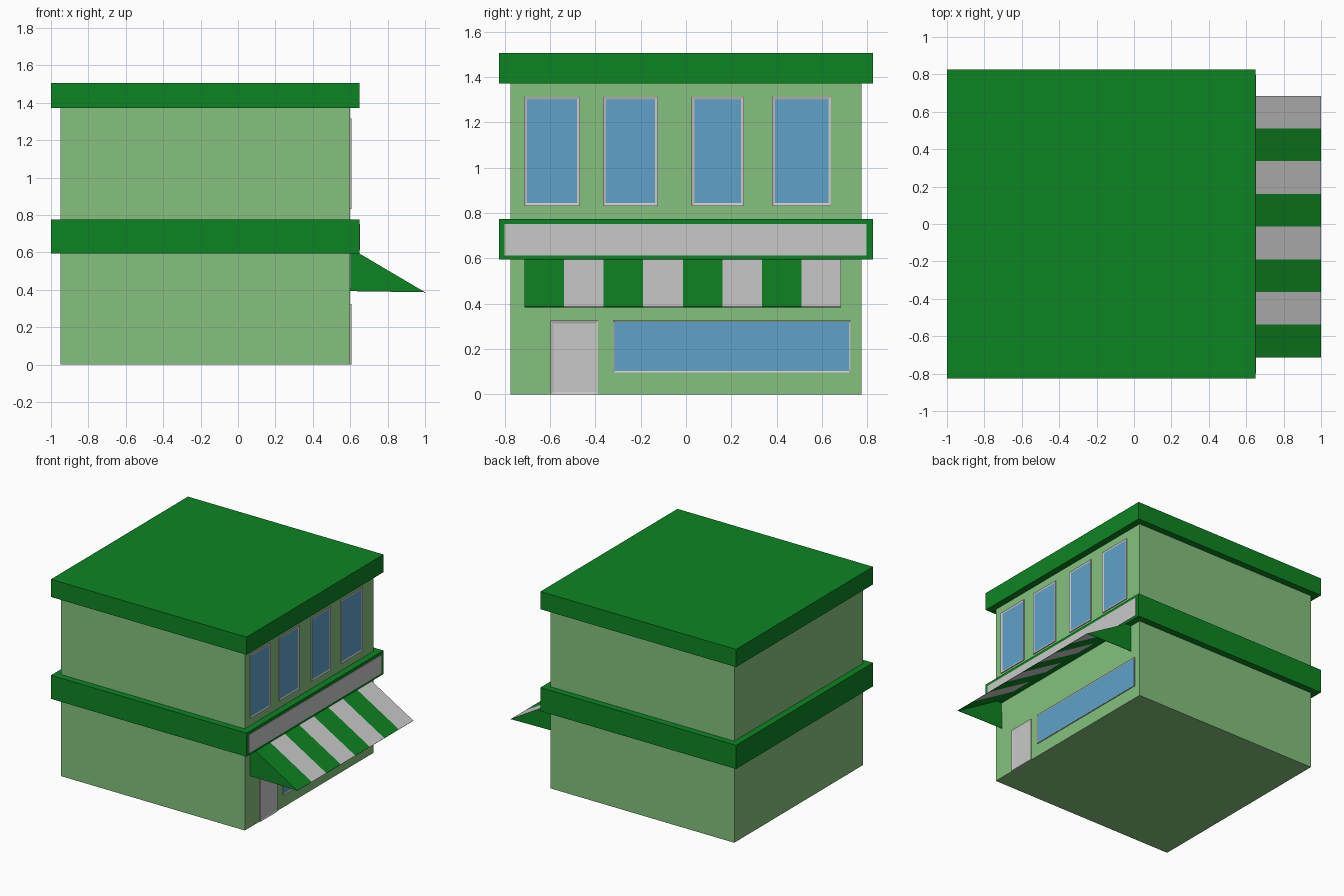
import bpy, bmesh
from mathutils import Vector

if "Cube" in bpy.data.objects:
    bpy.data.objects.remove(bpy.data.objects["Cube"])


def srgb(r, g, b):
    def lin(c):
        c /= 255
        return c / 12.92 if c <= 0.04045 else ((c + 0.055) / 1.055) ** 2.4
    return (lin(r), lin(g), lin(b), 1)


def material(name, rgb):
    m = bpy.data.materials.new(name)
    m.diffuse_color = srgb(*rgb)
    m.use_nodes = True
    m.node_tree.nodes["Principled BSDF"].inputs["Base Color"].default_value = m.diffuse_color
    return m


WALL = material("pale green", (133, 193, 125))
GREEN = material("dark green", (13, 132, 34))
GREY = material("light grey", (201, 201, 201))
BLUE = material("window blue", (96, 161, 201))


def finish(name, bm, mats):
    mesh = bpy.data.meshes.new(name)
    bm.to_mesh(mesh)
    bm.free()
    for m in mats:
        mesh.materials.append(m)
    ob = bpy.data.objects.new(name, mesh)
    bpy.context.collection.objects.link(ob)
    return ob


def box_bm(lo, hi):
    bm = bmesh.new()
    bmesh.ops.create_cube(bm, size=1)
    lo, hi = Vector(lo), Vector(hi)
    for v in bm.verts:
        v.co = (lo + hi) / 2 + v.co * (hi - lo)
    return bm


def box(name, lo, hi, mat):
    return finish(name, box_bm(lo, hi), [mat])


def framed_panel(name, y, z, border, pane):
    """Thin frame on the street wall with a recessed pane inset in its face."""
    bm = box_bm((WALL_X - 0.002, y[0], z[0]), (WALL_X + 0.007, y[1], z[1]))
    bm.normal_update()
    face = max(bm.faces, key=lambda f: f.normal.x)
    bmesh.ops.inset_region(bm, faces=[face], thickness=border)
    face.material_index = 1
    for v in face.verts:
        v.co.x -= 0.004
    return finish(name, bm, [GREY, pane])


WALL_X = 0.60

# Main block and the two overhanging bands
box("walls", (-0.95, -0.775, 0), (WALL_X, 0.775, 1.40), WALL)
box("roof_slab", (-1, -0.825, 1.372), (0.65, 0.825, 1.507), GREEN)
box("middle_band", (-1, -0.825, 0.595), (0.65, 0.825, 0.775), GREEN)
box("sign_board", (0.648, -0.80, 0.612), (0.653, 0.797, 0.753), GREY)

# Upper windows
spans = [(-0.715, -0.468), (-0.366, -0.124), (0.025, 0.256), (0.38, 0.641)]
for i, span in enumerate(spans):
    framed_panel(f"upper_window_{i + 1}", span, (0.832, 1.315), 0.018, BLUE)

# Shop front
framed_panel("shop_window", (-0.322, 0.726), (0.097, 0.325), 0.009, BLUE)
framed_panel("door", (-0.597, -0.388), (0.0, 0.325), 0.016, GREY)

# Striped awning: sloped sheet, open below, with a green cheek at each end
Y0, Y1, STRIPES = -0.713, 0.685, 8
TOP, TIP = (0.602, 0.622), (1.0, 0.387)
bm = bmesh.new()
rows = []
for i in range(STRIPES + 1):
    y = Y0 + (Y1 - Y0) * i / STRIPES
    rows.append([bm.verts.new((x, y, z)) for x, z in (TOP, TIP)])
for i, (a, b) in enumerate(zip(rows, rows[1:])):
    f = bm.faces.new((a[0], a[1], b[1], b[0]))
    f.material_index = i % 2
sheet = finish("awning_sheet", bm, [GREEN, GREY])

for name, y, inward in (("awning_cheek_front", Y0, 1), ("awning_cheek_back", Y1, -1)):
    bm = bmesh.new()
    tri = [bm.verts.new((x, y, z)) for x, z in (TOP, (WALL_X, 0.393), TIP)]
    bm.faces.new(tri if inward > 0 else tri[::-1])
    finish(name, bm, [GREEN])

for name in ("awning_sheet", "awning_cheek_front", "awning_cheek_back"):
    mod = bpy.data.objects[name].modifiers.new("thickness", 'SOLIDIFY')
    mod.thickness = 0.003
    mod.offset = -1
